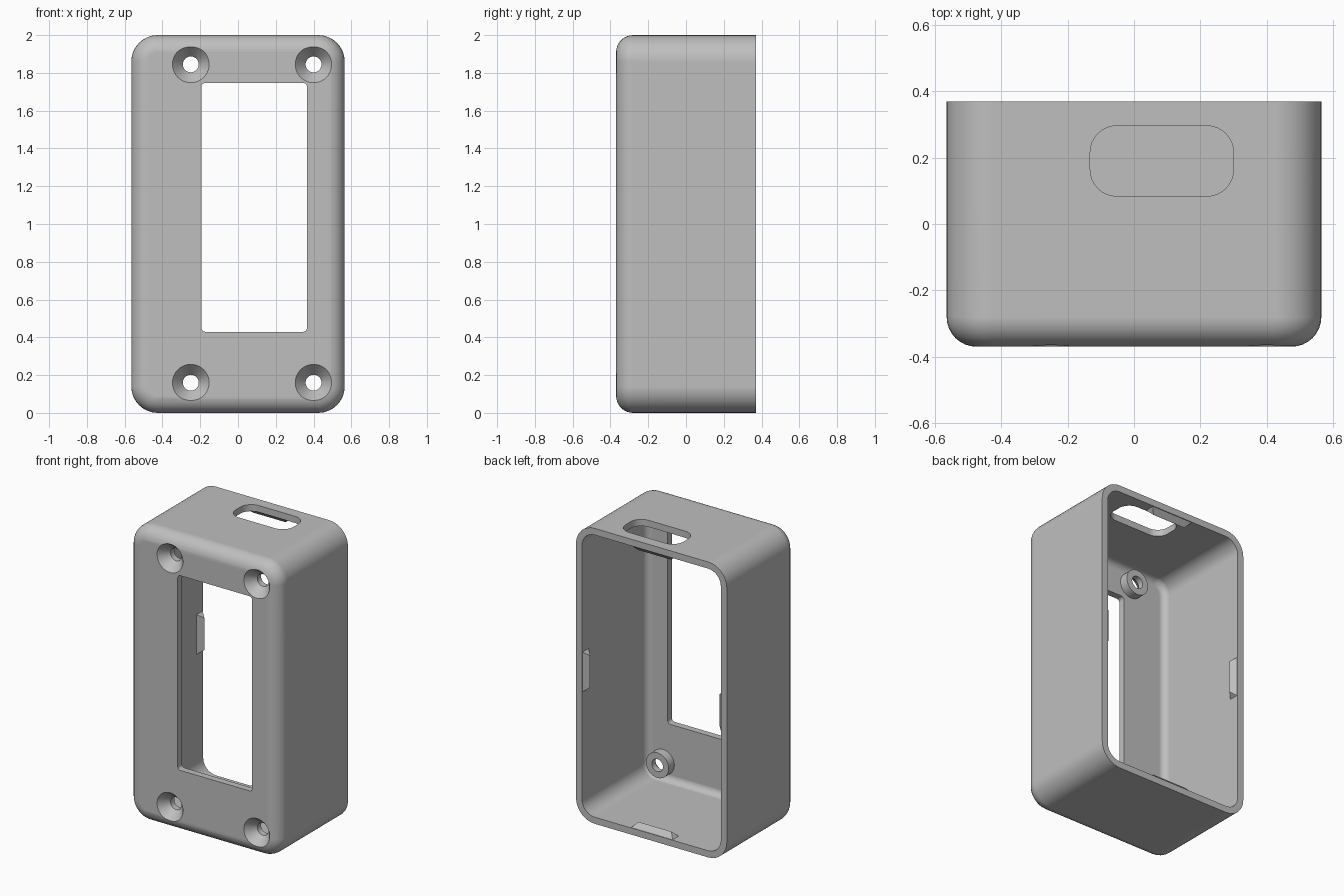
import bpy, bmesh, math
from mathutils import Vector

cube = bpy.data.objects.get("Cube")
if cube:
    bpy.data.objects.remove(cube, do_unlink=True)

HALF_X, HALF_Y, HEIGHT = 0.565, 0.37, 2.0
WALL, CORNER, FILLET = 0.045, 0.14, 0.09
MID = HEIGHT / 2

plastic = bpy.data.materials.new("grey plastic")
plastic.use_nodes = True
grey = (0.52, 0.52, 0.52, 1)
plastic.diffuse_color = grey
plastic.node_tree.nodes["Principled BSDF"].inputs["Base Color"].default_value = grey


def make(name, bm):
    bmesh.ops.recalc_face_normals(bm, faces=bm.faces)
    mesh = bpy.data.meshes.new(name)
    bm.to_mesh(mesh)
    bm.free()
    mesh.materials.append(plastic)
    ob = bpy.data.objects.new(name, mesh)
    bpy.context.collection.objects.link(ob)
    return ob


def rounded(cu, cv, hu, hv, r, n=8):
    """Outline of a rounded rectangle; a circle when hu = hv = r."""
    pts = []
    for k, (su, sv) in enumerate([(1, 1), (-1, 1), (-1, -1), (1, -1)]):
        for i in range(n + 1):
            a = (k + i / n) * math.pi / 2
            pts.append((cu + su * (hu - r) + r * math.cos(a),
                        cv + sv * (hv - r) + r * math.sin(a)))
    return pts


def loft(name, rings):
    """Skin closed 3D rings and cap both ends."""
    bm = bmesh.new()
    loops = [[bm.verts.new(p) for p in ring] for ring in rings]
    for a, b in zip(loops, loops[1:]):
        for i in range(len(a)):
            j = (i + 1) % len(a)
            bm.faces.new((a[i], a[j], b[j], b[i]))
    bm.faces.new(loops[0])
    bm.faces.new(loops[-1])
    bmesh.ops.remove_doubles(bm, verts=bm.verts, dist=1e-5)
    return make(name, bm)


def along_y(outline, y):
    return [(u, y, v) for u, v in outline]


def turned(name, x, z, profile):
    """Round part on a y axis from (radius, y) pairs."""
    return loft(name, [along_y(rounded(x, z, r, r, r, 10), y) for r, y in profile])


def combine(target, tool, operation):
    mod = target.modifiers.new(operation.title(), 'BOOLEAN')
    mod.operation, mod.solver, mod.object = operation, 'EXACT', tool
    tool.hide_render = True
    bpy.context.view_layer.objects.active = target
    bpy.ops.object.modifier_apply(modifier=mod.name)
    bpy.data.objects.remove(tool, do_unlink=True)


# Shell: outer skin with a filleted front, turning over the back rim to the inside
def skin(wall):
    r = FILLET - wall
    front = -HALF_Y + wall
    path = [(0 + wall, HALF_Y)]
    for i in range(9):
        a = i / 8 * math.pi / 2
        path.append((wall + r * (1 - math.cos(a)), front + r * (1 - math.sin(a))))
    return path


path = skin(0)[::-1] + skin(WALL)
case = loft("case_shell", [
    along_y(rounded(0, MID, HALF_X - d, MID - d, CORNER - d), y) for d, y in path])

# Screw bosses inside, countersunk holes outside
screws = [(x, z) for x in (-0.25, 0.40) for z in (0.16, 1.845)]
inside = -HALF_Y + WALL
for x, z in screws:
    combine(case, turned("boss", x, z, [(0.085, inside - 0.01), (0.085, inside + 0.06)]), 'UNION')
for x, z in screws:
    hole = turned("screw_cutter", x, z, [(0.114, -HALF_Y - 0.02), (0.042, -HALF_Y + 0.065),
                                         (0.042, -HALF_Y + 0.2)])
    combine(case, hole, 'DIFFERENCE')

# Display window in the front
frame = rounded(0.086, 1.088, 0.279, 0.659, 0.02, 4)
combine(case, loft("window_cutter", [along_y(frame, y) for y in (-0.5, -0.2)]), 'DIFFERENCE')

# Connector slot in the top
slot = rounded(0.084, 0.19, 0.216, 0.106, 0.08)
combine(case, loft("slot_cutter", [[(u, v, z) for u, v in slot] for z in (1.8, 2.1)]), 'DIFFERENCE')


# Snap ridges inside the rim, one at the middle of each wall
def ridge(name, centre, inward, length):
    inward = Vector(inward)
    side = inward.cross(Vector((0, 1, 0)))
    bm = bmesh.new()
    for s in (-1, 1):
        for depth, y, half in [(-0.01, 0.30, 0.5), (-0.01, 0.365, 0.5),
                               (0.0, 0.30, 0.5), (0.0, 0.365, 0.5), (0.035, 0.333, 0.4)]:
            bm.verts.new(Vector(centre) + inward * depth + side * s * half * length
                         + Vector((0, y, 0)))
    bmesh.ops.convex_hull(bm, input=bm.verts)
    bmesh.ops.dissolve_limit(bm, angle_limit=0.01, verts=bm.verts, edges=bm.edges)
    return make(name, bm)


for s, side, end in ((1, "left", "top"), (-1, "right", "bottom")):
    ridge(side + "_snap_ridge", (s * (HALF_X - WALL), 0, MID), (-s, 0, 0), 0.27)
    ridge(end + "_snap_ridge", (0, 0, MID + s * (MID - WALL)), (0, 0, -s), 0.31)

# Smooth fillets with crisp edges and even flats
bpy.ops.object.select_all(action='DESELECT')
case.select_set(True)
bpy.context.view_layer.objects.active = case
bpy.ops.object.shade_smooth_by_angle(angle=math.radians(30))
even = case.modifiers.new("Even flats", 'WEIGHTED_NORMAL')
even.keep_sharp = True
